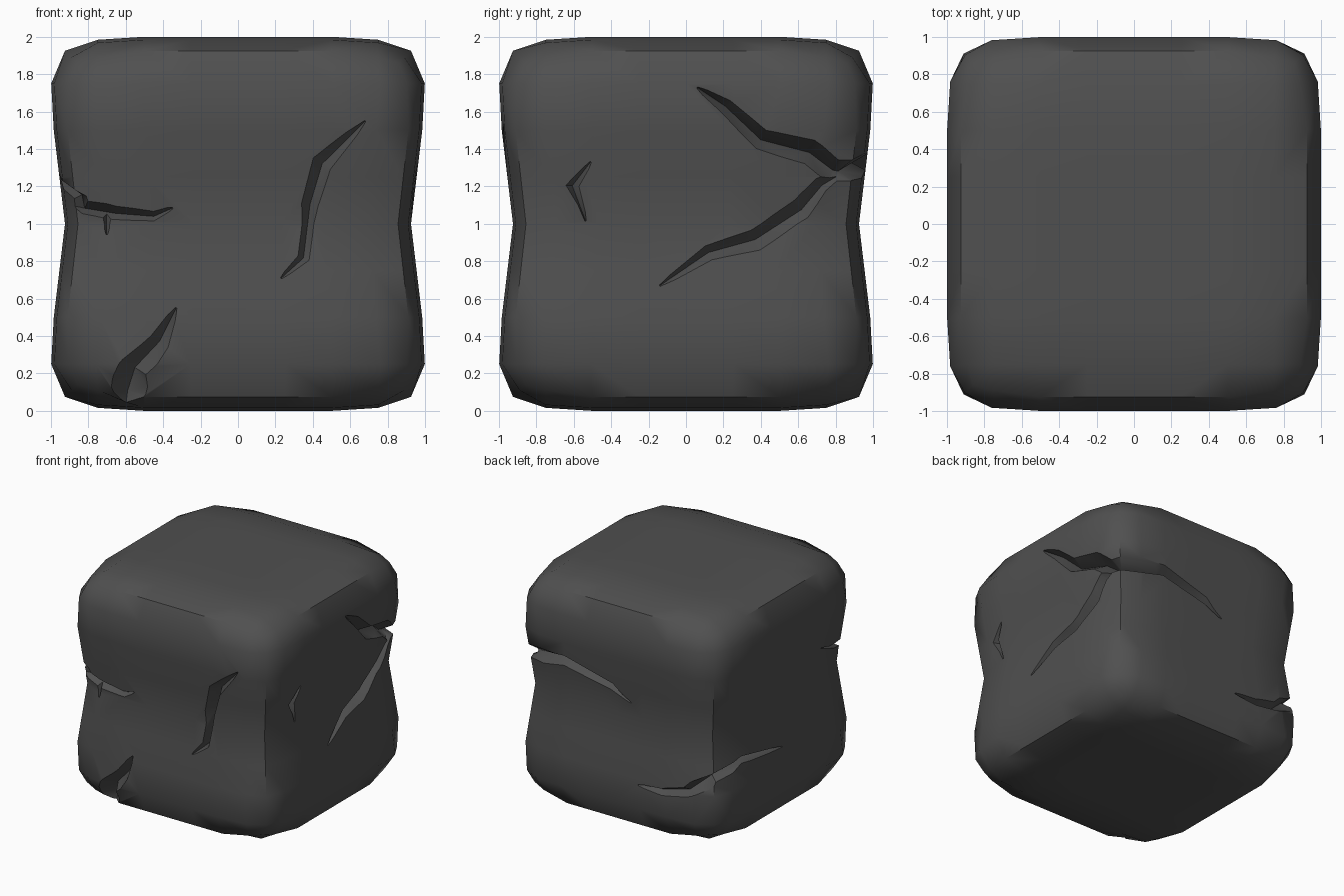
import bpy, bmesh, math
from mathutils import Vector

if "Cube" in bpy.data.objects:
    bpy.data.objects.remove(bpy.data.objects["Cube"])

stone = bpy.data.materials.new("dark_stone")
stone.diffuse_color = (0.08, 0.08, 0.08, 1)
stone.use_nodes = True
stone.node_tree.nodes["Principled BSDF"].inputs["Base Color"].default_value = stone.diffuse_color


def add_object(name, bm):
    bmesh.ops.recalc_face_normals(bm, faces=bm.faces)
    mesh = bpy.data.meshes.new(name)
    bm.to_mesh(mesh)
    bm.free()
    mesh.materials.append(stone)
    ob = bpy.data.objects.new(name, mesh)
    bpy.context.collection.objects.link(ob)
    return ob


# Block: gridded cube with softened edges and a pinched waist
bm = bmesh.new()
bmesh.ops.create_cube(bm, size=2)
bmesh.ops.subdivide_edges(bm, edges=bm.edges[:], cuts=7, use_grid_fill=True)
for v in bm.verts:
    a = [abs(c) for c in v.co]
    outer = sum(c > 0.99 for c in a)
    near = sum(0.7 < c < 0.8 for c in a)
    if outer == 1:
        f = 1 - 0.016 * near
    elif outer == 2:
        f = 0.89 if near else 0.925
    else:
        f = 0.86
    waist = 1.015 - 0.09 * max(0, 1 - a[2] / 0.75) if a[2] < 0.9 else 1
    co = [c * f if abs(c) > 0.99 else c for c in v.co]
    v.co = (co[0] * waist, co[1] * waist, co[2] + 1)
block = add_object("stone_block", bm)
bpy.context.view_layer.update()


def wrap(s):
    """Distance s around the block: 0 front, 2 right, 4 back, 6 left."""
    k = round(s / 2)
    u = s - 2 * k
    ang = k * math.pi / 2
    along = Vector((math.cos(ang), math.sin(ang), 0))
    out = Vector((math.sin(ang), -math.cos(ang), 0))
    turn = max(0, (abs(u) - 0.85) / 0.15)
    normal = (out + along * math.copysign(turn, u)).normalized()
    return out * 0.97 + along * u, normal


# Crack cutter: V groove along (s, z) points, widest at fraction c
def crack(peak, c, *points):
    spots = []
    for i, (s, z) in enumerate(points):
        t = i / (len(points) - 1)
        if c > 0 and t < c:
            w = t / c
        else:
            w = (1 - t) / (1 - c) if c < 1 else 1
        p, n = wrap(s)
        p.z = z
        if z > 0:
            p = block.closest_point_on_mesh(p)[1].copy()
        spots.append((p, n, max(peak * max(w, 0) ** 0.5, 0.004)))
    bm = bmesh.new()
    rings = []
    for i, (p, n, w) in enumerate(spots):
        t = spots[min(i + 1, len(spots) - 1)][0] - spots[max(i - 1, 0)][0]
        side = t.cross(n).normalized()
        depth = 0.015 + min(w * 1.6, 0.11)
        wide = w * (1 + 0.06 / depth)
        rings.append([bm.verts.new(q) for q in (
            p + n * 0.06 + side * wide, p + n * 0.06 - side * wide, p - n * depth)])
    for r, q in zip(rings, rings[1:]):
        for k in range(3):
            m = (k + 1) % 3
            bm.faces.new((r[k], r[m], q[m], q[k]))
    bm.faces.new(rings[0])
    bm.faces.new(rings[-1])
    bmesh.ops.triangulate(bm, faces=bm.faces[:])
    ob = add_object("crack_cutter", bm)
    ob.hide_render = True
    return ob


cutters = [
    # tall front crack
    crack(.055, .25, (.68, 1.55), (.45, 1.32), (.385, 1.1), (.35, .82), (.23, .71)),
    # front to left side, with a short spur
    crack(.04, .5, (-.35, 1.08), (-.45, 1.035), (-.66, 1.05), (-.85, 1.07),
          (-1, 1.13), (-1.5, 1.27)),
    crack(.03, 0, (-.72, 1.06), (-.72, .95)),
    # chipped lower front edge
    crack(.11, 1, (-.33, .55), (-.42, .37), (-.55, .24), (-.6, .08), (-.61, -.05)),
    # small nick on the right
    crack(.035, .5, (1.49, 1.33), (1.39, 1.2), (1.46, 1.01)),
    # right upper arm on to the back
    crack(.07, .4, (2.06, 1.73), (2.21, 1.63), (2.4, 1.45), (2.66, 1.38),
          (2.8, 1.28), (3, 1.26), (3.5, 1.33), (3.95, 1.22), (4.13, 1.12)),
    # right lower arm
    crack(.065, .5, (1.86, .67), (2.12, .85), (2.37, .92), (2.62, 1.07),
          (2.74, 1.2), (2.88, 1.27)),
    # low crack from back to left side
    crack(.045, .5, (4.23, .45), (4.45, .45), (4.67, .5), (5, .67),
          (5.4, .72), (5.94, .63)),
]

# Carve the cracks, then drop the cutters
bpy.context.view_layer.objects.active = block
block.select_set(True)
for cutter in cutters:
    mod = block.modifiers.new("carve", 'BOOLEAN')
    mod.operation = 'DIFFERENCE'
    mod.solver = 'EXACT'
    mod.object = cutter
    bpy.ops.object.modifier_apply(modifier=mod.name)
for cutter in cutters:
    bpy.data.objects.remove(cutter, do_unlink=True)

# Smooth sides, crisp crack rims
bpy.ops.object.shade_smooth_by_angle(angle=math.radians(48))
